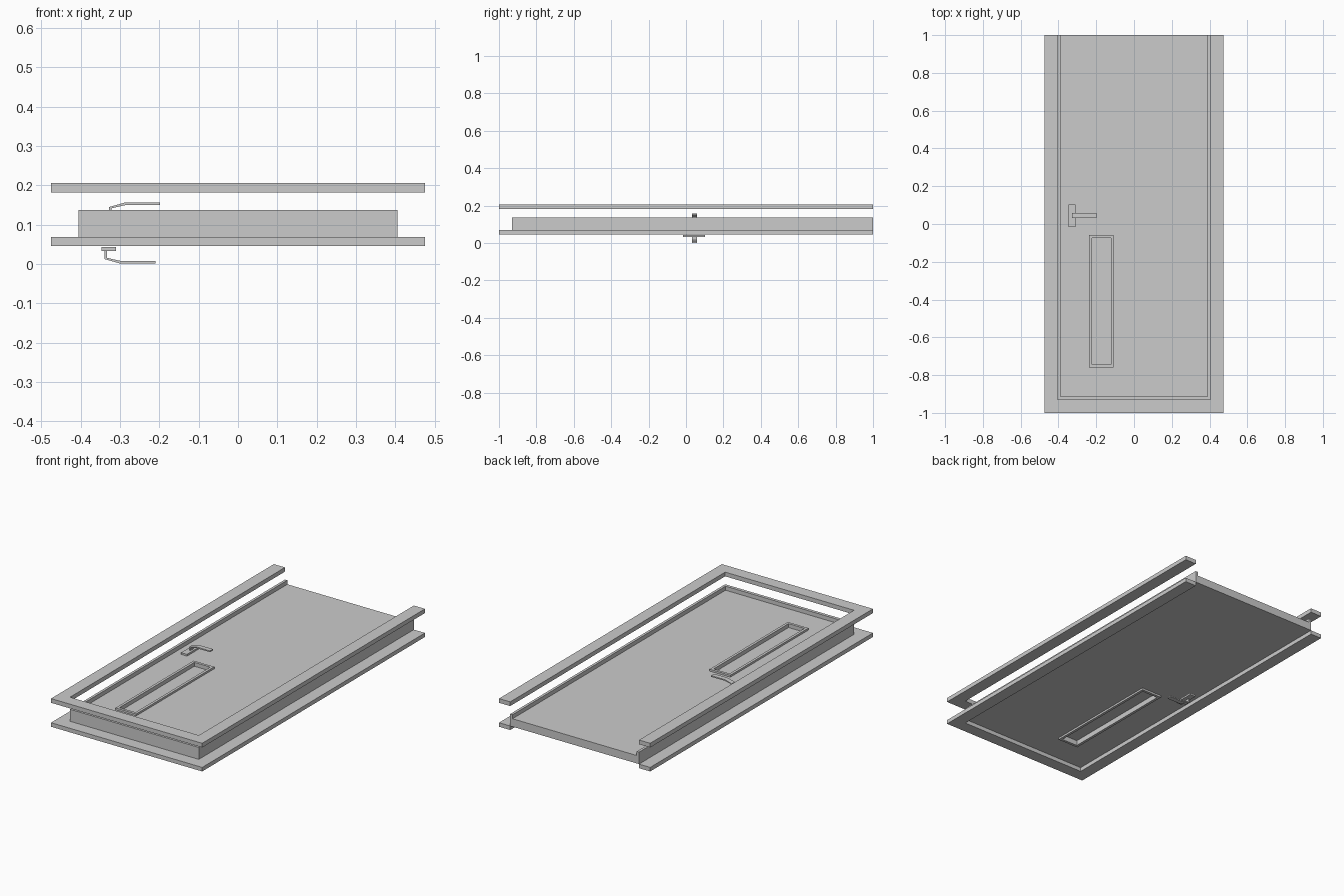
import bpy, bmesh

if "Cube" in bpy.data.objects:
    bpy.data.objects.remove(bpy.data.objects["Cube"])


def prism(name, pts, axis, lo, hi):
    """Extrude a closed 2D outline along z (outline xy) or y (outline xz)."""
    bm = bmesh.new()
    place = (lambda a, b: (a, b, lo)) if axis == 'z' else (lambda a, b: (a, lo, b))
    face = bm.faces.new([bm.verts.new(place(a, b)) for a, b in pts])
    top = bmesh.ops.extrude_face_region(bm, geom=[face])
    move = (0, 0, hi - lo) if axis == 'z' else (0, hi - lo, 0)
    bmesh.ops.translate(bm, vec=move,
                        verts=[v for v in top['geom'] if isinstance(v, bmesh.types.BMVert)])
    bmesh.ops.recalc_face_normals(bm, faces=bm.faces)
    mesh = bpy.data.meshes.new(name)
    bm.to_mesh(mesh)
    bm.free()
    obj = bpy.data.objects.new(name, mesh)
    bpy.context.collection.objects.link(obj)
    return obj


def rect(x0, x1, y0, y1):
    return [(x0, y0), (x1, y0), (x1, y1), (x0, y1)]


def u_shape(name, xo, yo, xi, yi, lo, hi):
    """Three-sided frame, open at y = 1."""
    pts = [(-xo, 1), (-xo, yo), (xo, yo), (xo, 1), (xi, 1), (xi, yi), (-xi, yi), (-xi, 1)]
    return prism(name, pts, 'z', lo, hi)


def cut(obj, pts, lo, hi):
    """Cut a through-hole with a hidden helper block."""
    cutter = prism(obj.name + "_cutter", pts, 'z', lo, hi)
    cutter.hide_render = True
    cutter.hide_viewport = True
    mod = obj.modifiers.new("opening", 'BOOLEAN')
    mod.operation = 'DIFFERENCE'
    mod.solver = 'EXACT'
    mod.object = cutter


# Casings on both sides of the wall, and the jamb between them
u_shape("lower_casing", 0.475, -1, 0.405, -0.93, 0.047, 0.07)
u_shape("upper_casing", 0.475, -1, 0.405, -0.93, 0.183, 0.207)
u_shape("jamb", 0.405, -0.93, 0.39, -0.912, 0.07, 0.138)

# Door leaf with window opening
outer = rect(-0.238, -0.108, -0.76, -0.058)
inner = rect(-0.223, -0.123, -0.745, -0.073)
leaf = prism("door_leaf", rect(-0.39, 0.39, -0.912, 1), 'z', 0.07, 0.115)
cut(leaf, rect(-0.23, -0.116, -0.752, -0.066), 0, 0.2)

# Window frame and pane
frame = prism("window_frame", outer, 'z', 0.059, 0.126)
cut(frame, inner, 0, 0.2)
prism("window_pane", inner, 'z', 0.088, 0.104)

# Handle on each face: plate, stem and bent lever
for side, z0, s, dx in (("lower", 0.0, 1, 0.0), ("upper", 0.16, -1, 0.012)):
    z = sorted((z0 + s * 0.034, z0 + s * 0.044))
    prism(side + "_handle_plate", rect(-0.347, -0.31, -0.015, 0.102), 'z', *z)
    profile = [(-0.34, 0.034), (-0.34, 0.014), (-0.298, 0.002), (-0.21, 0.002),
               (-0.21, 0.009), (-0.298, 0.009), (-0.333, 0.017), (-0.333, 0.034)]
    prism(side + "_handle_lever", [(x + dx, z0 + s * h) for x, h in profile],
          'y', 0.031, 0.058)

# Rest the lowest part exactly on z = 0
for obj in bpy.context.collection.objects:
    obj.location.z -= 0.001
